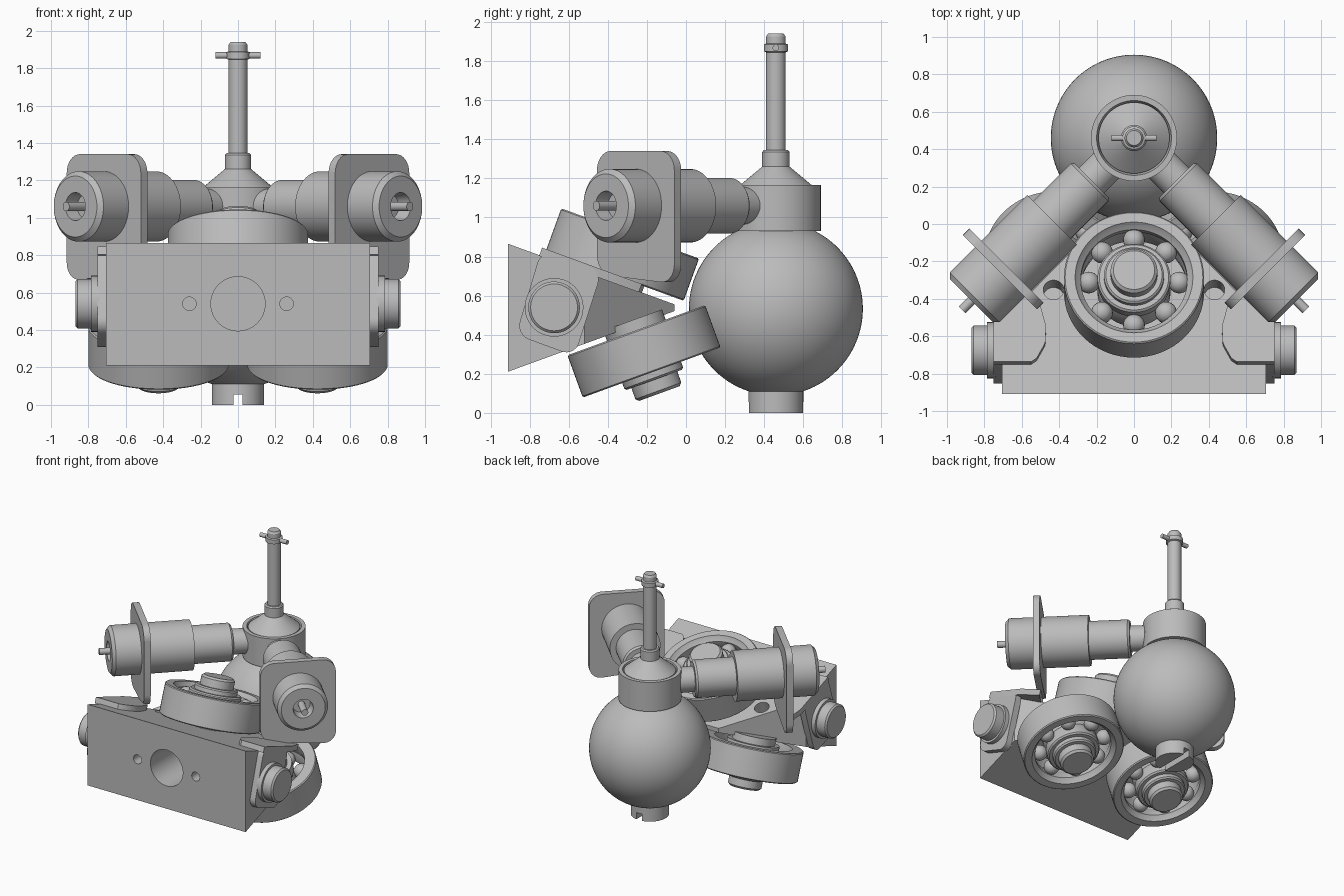
import bpy, bmesh, math
from mathutils import Vector, Matrix

cube = bpy.data.objects.get("Cube")
if cube:
    bpy.data.objects.remove(cube)

GREY = bpy.data.materials.new("plain grey")
GREY.use_nodes = True
GREY.diffuse_color = (0.5, 0.5, 0.5, 1)
GREY.node_tree.nodes["Principled BSDF"].inputs["Base Color"].default_value = (0.5, 0.5, 0.5, 1)

TILT = math.radians(20)
SN, CS = math.sin(TILT), math.cos(TILT)


def frame(origin, x, z):
    """Matrix with the given origin, local x and local z."""
    x, z = Vector(x).normalized(), Vector(z).normalized()
    m = Matrix((x, z.cross(x), z)).transposed().to_4x4()
    m.translation = origin
    return m


def axis_frame(origin, axis):
    return Matrix.Translation(origin) @ Vector(axis).to_track_quat('Z', 'Y').to_matrix().to_4x4()


def finish(name, bm, matrix=Matrix()):
    bmesh.ops.transform(bm, matrix=matrix, verts=bm.verts)
    bmesh.ops.recalc_face_normals(bm, faces=bm.faces)
    mesh = bpy.data.meshes.new(name)
    bm.to_mesh(mesh)
    bm.free()
    mesh.materials.append(GREY)
    ob = bpy.data.objects.new(name, mesh)
    bpy.context.collection.objects.link(ob)
    smooth(ob)
    return ob


def smooth(ob):
    bpy.ops.object.select_all(action='DESELECT')
    ob.select_set(True)
    bpy.context.view_layer.objects.active = ob
    bpy.ops.object.shade_smooth_by_angle(angle=math.radians(30))


def lathe(name, profile, matrix, ring=False, steps=64):
    """Spin (radius, height) points about local z; ring closes the profile."""
    bm = bmesh.new()
    vs = [bm.verts.new((r, 0, h)) for r, h in profile]
    pairs = list(zip(vs, vs[1:])) + ([(vs[-1], vs[0])] if ring else [])
    edges = [bm.edges.new(p) for p in pairs]
    bmesh.ops.spin(bm, geom=vs + edges, cent=(0, 0, 0), axis=(0, 0, 1),
                   angle=math.tau, steps=steps, use_duplicate=False)
    bmesh.ops.remove_doubles(bm, verts=bm.verts, dist=0.0005)
    return finish(name, bm, matrix)


def rod(name, r, h0, h1, matrix, c=0.0):
    """Solid cylinder with an optional chamfer c at its far end."""
    end = [(r - c, h1), (0, h1)] if c else [(0, h1)]
    return lathe(name, [(0, h0), (r, h0), (r, h1 - c)] + end, matrix, steps=48)


def prism(name, pts, d0, d1, matrix, radius=0.0):
    """Extruded outline with rounded corners."""
    bm = bmesh.new()
    bm.faces.new([bm.verts.new((x, y, d0)) for x, y in pts])
    if radius:
        bmesh.ops.bevel(bm, geom=bm.verts[:], offset=radius, segments=8,
                        profile=0.5, affect='VERTICES', clamp_overlap=True)
    out = bmesh.ops.extrude_face_region(bm, geom=bm.faces[:])
    top = [v for v in out["geom"] if isinstance(v, bmesh.types.BMVert)]
    bmesh.ops.translate(bm, verts=top, vec=(0, 0, d1 - d0))
    return finish(name, bm, matrix)


def ball(name, centre, r, u=24):
    bm = bmesh.new()
    bmesh.ops.create_uvsphere(bm, u_segments=u, v_segments=u // 2, radius=r)
    return finish(name, bm, Matrix.Translation(centre))


def cut(ob, cutters):
    for c in cutters:
        mod = ob.modifiers.new("cut", 'BOOLEAN')
        mod.operation, mod.solver, mod.object = 'DIFFERENCE', 'EXACT', c
        bpy.context.view_layer.objects.active = ob
        bpy.ops.object.modifier_apply(modifier=mod.name)
        bpy.data.objects.remove(c)
    smooth(ob)


# Ball, collar, cone and mast
stem = Matrix.Translation((0, 0.46, 0))
ball("main_ball", (0, 0.46, 0.533), 0.445, 96)
lathe("collar", [(0.15, 0.93), (0.23, 0.93), (0.23, 1.165), (0.2, 1.165), (0.19, 1.13), (0.15, 1.13)],
      stem, ring=True)
lathe("mast", [(0, 1.1), (0.19, 1.1), (0.19, 1.16), (0.07, 1.26), (0.07, 1.335), (0.062, 1.345),
               (0.05, 1.345), (0.05, 1.845), (0.062, 1.85), (0.062, 1.885), (0.05, 1.89),
               (0.05, 1.925), (0.04, 1.94), (0, 1.94)], stem)
rod("mast_pin", 0.017, -0.12, 0.12, axis_frame((0, 0.46, 1.868), (1, 0, 0)))

# Slotted foot screw
foot = rod("foot_screw", 0.14, 0, 0.11, stem)
cut(foot, [prism("slot", [(-0.025, -0.3), (0.025, -0.3), (0.025, 0.3), (-0.025, 0.3)], -0.1, 0.055, stem)])

# Wedge block
bm = bmesh.new()
for y, w in ((-0.91, 0.705), (-0.52, 0.705), (-0.06, 0.25)):
    h = 0.327 - (y + 0.91) * math.tan(TILT)
    for sx in (-1, 1):
        for sz in (-1, 1):
            bm.verts.new((sx * w, y, 0.538 + sz * h))
bmesh.ops.convex_hull(bm, input=bm.verts[:])
bmesh.ops.dissolve_limit(bm, angle_limit=0.01, verts=bm.verts[:], edges=bm.edges[:])
block = finish("wedge_block", bm)
holes = [rod("bore", 0.145, -0.1, 0.42, axis_frame((0, -0.91, 0.54), (0, 1, 0)))]
for s in (-1, 1):
    holes.append(rod("pilot", 0.036, -0.1, 0.2, axis_frame((s * 0.26, -0.91, 0.54), (0, 1, 0))))
    holes.append(rod("shaft_hole", 0.055, -0.12, 0.12, axis_frame((s * 0.43, -0.35, 0.667), (0, SN, CS))))
cut(block, holes)


def bearing(name, centre, axis):
    m = axis_frame(centre, axis)
    lathe(name + "_outer_ring", [(0.29, -0.115), (0.368, -0.115), (0.375, -0.108), (0.375, 0.108),
                                 (0.368, 0.115), (0.315, 0.115), (0.305, 0.1), (0.285, 0.08),
                                 (0.285, 0.04), (0.3, 0), (0.285, -0.06)], m, ring=True)
    lathe(name + "_inner_ring", [(0.1, -0.115), (0.195, -0.115), (0.195, -0.04), (0.18, 0),
                                 (0.195, 0.04), (0.195, 0.105), (0.185, 0.115), (0.1, 0.115)], m, ring=True)
    lathe(name + "_hub", [(0, -0.17), (0.16, -0.17), (0.16, 0.145), (0.15, 0.155), (0.125, 0.155),
                          (0.125, 0.215), (0.11, 0.23), (0, 0.23)], m)
    for i in range(8):
        a = i * math.tau / 8
        ball(f"{name}_ball_{i + 1}", m @ Vector((0.242 * math.cos(a), 0.242 * math.sin(a), 0.035)), 0.058)


# Three tilted roller bearings
bearing("top_bearing", (0, -0.325, 0.81), (0, SN, CS))
for s, side in ((1, "left"), (-1, "right")):
    bearing(side + "_lower_bearing", (s * 0.425, -0.215, 0.315), (0, SN, -CS))

# Brackets, bolts and angled sensors
for s, side in ((1, "left"), (-1, "right")):
    out = Vector((s, -1, 0)).normalized()

    side_view = frame((0, 0, 0), (0, 1, 0), (1, 0, 0))
    tab = [(-0.74, 0.835), (-0.43, 0.725), (-0.57, 0.29), (-0.87, 0.4)]
    prism(side + "_bracket_tab", tab, *sorted((s * 0.7, s * 0.752)), side_view, 0.07)

    plan = [(0.752, -0.75), (0.55, -0.75), (0.52, -0.73), (0.475, -0.65), (0.47, -0.56),
            (0.5, -0.45), (0.7, -0.24), (0.752, -0.4)]
    flap = [(s * x, (y + 0.91) / CS) for x, y in plan]
    prism(side + "_bracket_flap", flap, -0.005, 0.04, frame((0, -0.91, 0.866), (1, 0, 0), (0, SN, CS)))

    upright = [(-0.28, 0.71), (0.28, 0.66), (0.28, 1.34), (-0.28, 1.34)]
    across = Vector((0, 0, 1)).cross(out)
    flip = 1 if across.y > 0 else -1
    prism(side + "_bracket_upright", [(flip * u, z) for u, z in upright], -0.025, 0.025,
          Matrix.Translation((s * 0.7, -0.24, 0)) @ Matrix((across, (0, 0, 1), out)).transposed().to_4x4(), 0.1)

    bolt = axis_frame((0, -0.675, 0.54), (s, 0, 0))
    rod(side + "_bolt_washer", 0.15, 0.74, 0.785, bolt)
    rod(side + "_bolt_head", 0.132, 0.78, 0.87, bolt, 0.012)

    m = axis_frame((0, 0.46, 1.06), out)
    lathe(side + "_sensor", [(0, 0.2), (0.085, 0.2), (0.095, 0.21), (0.095, 0.32), (0.13, 0.32),
                             (0.142, 0.335), (0.142, 0.62), (0.188, 0.62), (0.188, 1.205),
                             (0.163, 1.23), (0.075, 1.23), (0.065, 1.15), (0, 1.15)], m)
    rod(side + "_sensor_pin", 0.025, 1.14, 1.3, m)
